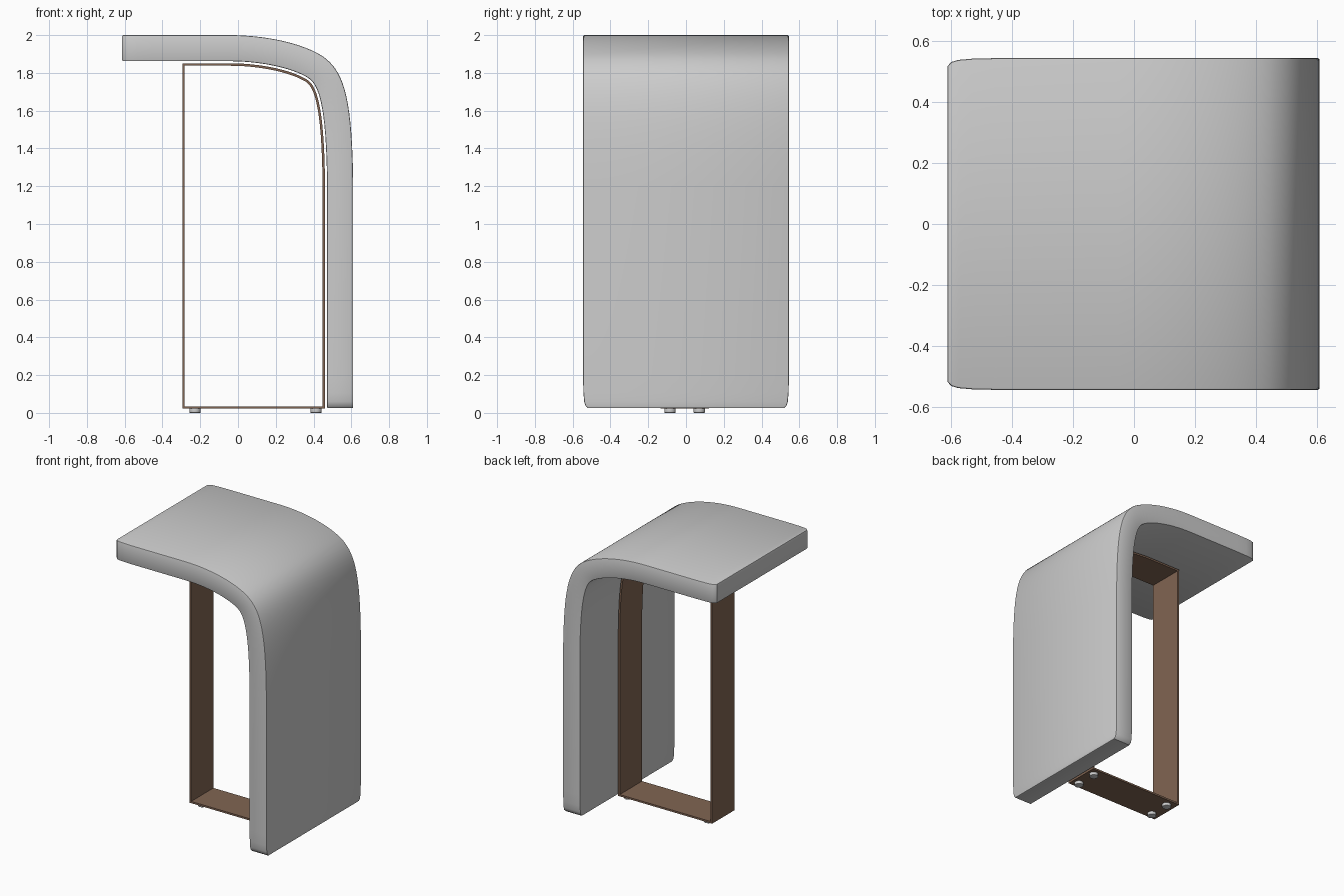
import bpy, bmesh, math
from mathutils import Vector
from mathutils.geometry import interpolate_bezier

cube = bpy.data.objects.get("Cube")
if cube:
    bpy.data.objects.remove(cube, do_unlink=True)


def material(name, rgb):
    mat = bpy.data.materials.new(name)
    mat.use_nodes = True
    mat.diffuse_color = (*rgb, 1)
    mat.node_tree.nodes["Principled BSDF"].inputs["Base Color"].default_value = (*rgb, 1)
    return mat


def finish(name, bm, mat=None, bevel=0):
    bmesh.ops.recalc_face_normals(bm, faces=bm.faces)
    if bevel:
        edges = [e for e in bm.edges if e.calc_face_angle() > math.radians(50)]
        bmesh.ops.bevel(bm, geom=edges, offset=bevel, segments=2,
                        profile=0.5, affect='EDGES', clamp_overlap=False)
    mesh = bpy.data.meshes.new(name)
    bm.to_mesh(mesh)
    bm.free()
    obj = bpy.data.objects.new(name, mesh)
    bpy.context.collection.objects.link(obj)
    if mat:
        mesh.materials.append(mat)
    bpy.ops.object.select_all(action='DESELECT')
    obj.select_set(True)
    bpy.context.view_layer.objects.active = obj
    bpy.ops.object.shade_smooth_by_angle(angle=math.radians(35))
    return obj


def loft(name, outer, inner, widths, closed, mat, bevel=0, y0=0):
    """Sweep a rectangular section between two matching XZ outlines."""
    bm = bmesh.new()
    rings = []
    for o, i, w in zip(outer, inner, widths):
        section = ((o, -w), (o, w), (i, w), (i, -w))
        rings.append([bm.verts.new((p.x, y0 + y, p.y)) for p, y in section])
    pairs = list(zip(rings, rings[1:]))
    if closed:
        pairs.append((rings[-1], rings[0]))
    else:
        bm.faces.new(rings[0])
        bm.faces.new(rings[-1])
    for a, b in pairs:
        for k in range(4):
            n = (k + 1) % 4
            bm.faces.new((a[k], a[n], b[n], b[k]))
    return finish(name, bm, mat, bevel)


def offset(path, dist):
    """Shift a path towards its inner side."""
    result = []
    last = len(path) - 1
    for i, p in enumerate(path):
        t = (path[min(i + 1, last)] - path[max(i - 1, 0)]).normalized()
        if i == 0:
            t = Vector((1, 0))
        elif i == last:
            t = Vector((0, -1))
        result.append(p + Vector((t.y, -t.x)) * dist)
    return result


shell_mat = material("pale_shell", (0.57, 0.54, 0.56))
frame_mat = material("bronze", (0.22, 0.13, 0.085))

# Shared bend between the horizontal top and the vertical side
top, low, side = 2.0, 0.025, 0.61
V = Vector
bend = interpolate_bezier(V((-0.05, top)), V((0.15, top)), V((0.34, 1.957)), V((0.447, 1.889)), 14)
bend += interpolate_bezier(V((0.447, 1.889)), V((0.56, 1.81)), V((0.605, 1.68)), V((side, 1.2)), 18)[1:]

# Bent shell with softly rounded end corners
corner = [(0, 0.518), (0.012, 0.532), (0.035, 0.539), (0.08, 0.543), (0.16, 0.545)]
outer = [V((-0.613 + d, top)) for d, _ in corner] + bend
outer += [V((side, low + d)) for d, _ in reversed(corner)]
widths = [w for _, w in corner] + [0.545] * len(bend) + [w for _, w in reversed(corner)]
loft("bent_shell", outer, offset(outer, 0.138), widths, False, shell_mat, bevel=0.006)


# Closed flat-bar support frame that follows the underside of the bend
def frame_outline(inset):
    left, bottom = -0.295 + inset, 0.022 + inset
    curve = offset(bend, 0.149 + inset)
    return [V((left, bottom)), V((left, curve[0].y))] + curve + [V((curve[-1].x, bottom))]


rim = frame_outline(0)
loft("support_frame", rim, frame_outline(0.013), [0.128] * len(rim), True, frame_mat, y0=-0.007)

# Four round feet
for x, side_name in ((-0.228, "right"), (0.413, "left")):
    for y, end_name in ((-0.085, "front"), (0.07, "back")):
        bm = bmesh.new()
        bmesh.ops.create_cone(bm, cap_ends=True, segments=24, radius1=0.03, radius2=0.03, depth=0.024)
        bmesh.ops.translate(bm, verts=bm.verts, vec=(x, y, 0.012))
        finish(f"foot_{end_name}_{side_name}", bm, bevel=0.003)
